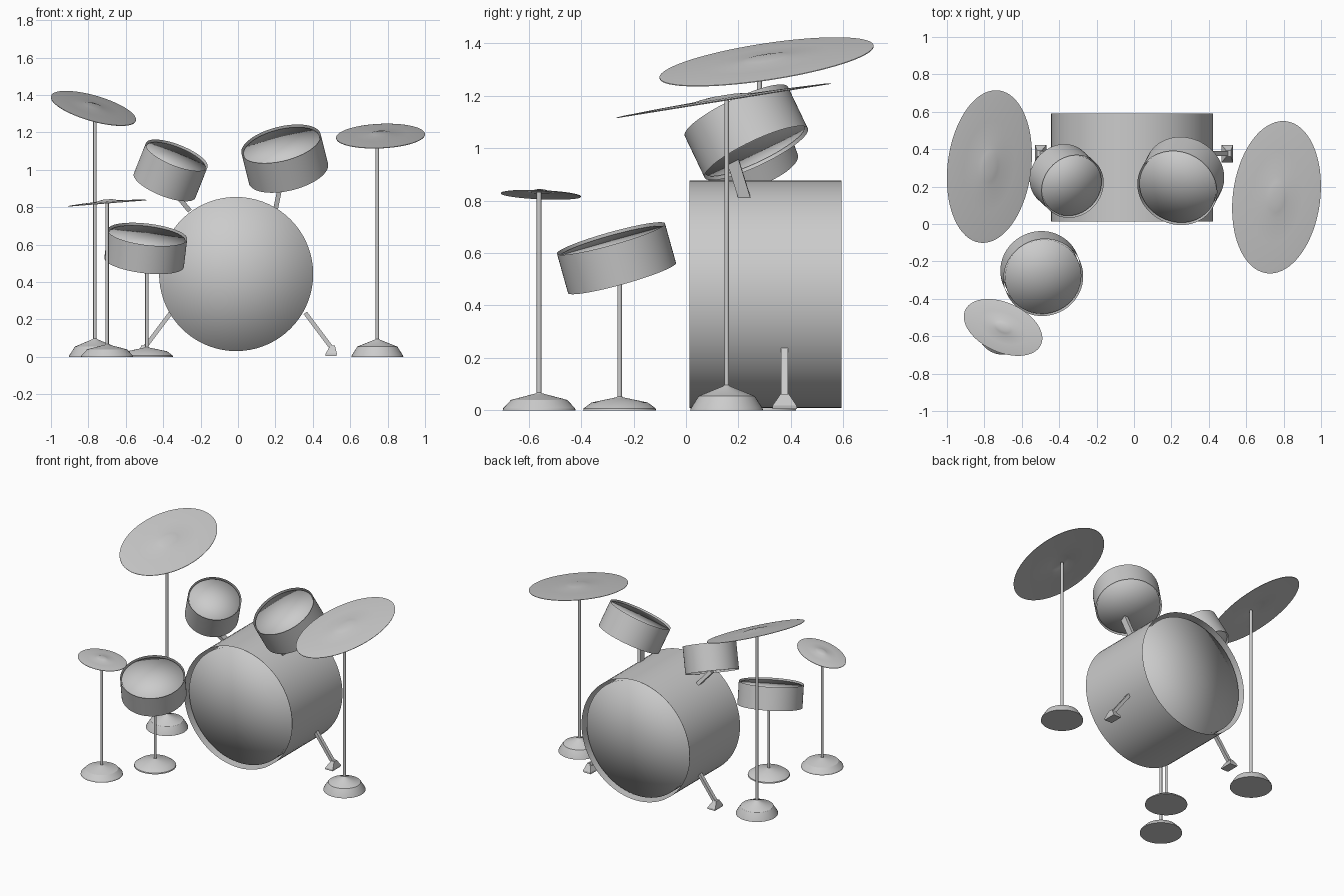
import bpy, bmesh, math
from mathutils import Vector, Matrix

if "Cube" in bpy.data.objects:
    bpy.data.objects.remove(bpy.data.objects["Cube"])

grey = bpy.data.materials.new("plain grey")
grey.diffuse_color = (0.6, 0.6, 0.6, 1)
grey.use_nodes = True
grey.node_tree.nodes["Principled BSDF"].inputs["Base Color"].default_value = grey.diffuse_color


def finish(bm, name, smooth=True, angle=None):
    """Turn a bmesh into a named, shaded object."""
    me = bpy.data.meshes.new(name)
    bm.to_mesh(me)
    bm.free()
    me.materials.append(grey)
    ob = bpy.data.objects.new(name, me)
    bpy.context.collection.objects.link(ob)
    for p in me.polygons:
        p.use_smooth = smooth
    if angle:
        bpy.ops.object.select_all(action='DESELECT')
        ob.select_set(True)
        bpy.context.view_layer.objects.active = ob
        bpy.ops.object.shade_smooth_by_angle(angle=math.radians(angle))
    return ob


def placed(center, axis):
    return Matrix.Translation(center) @ Vector(axis).to_track_quat('Z', 'Y').to_matrix().to_4x4()


def drum(name, center, axis, r, h, r_in, recess):
    """Open thin shell with a slightly smaller closed body carrying both heads."""
    m = placed(center, axis)
    bm = bmesh.new()
    bmesh.ops.create_cone(bm, cap_ends=False, segments=72, radius1=r, radius2=r, depth=h, matrix=m)
    finish(bm, name + "_shell")
    bm = bmesh.new()
    bmesh.ops.create_cone(bm, cap_ends=True, cap_tris=True, segments=72, radius1=r_in,
                          radius2=r_in, depth=h - 2 * recess, matrix=m)
    finish(bm, name + "_heads")


def lathe(bm, profile, x, y, n=40):
    """Spin (radius, z) points about a vertical line."""
    rings = [[bm.verts.new((x + r * math.cos(2 * math.pi * i / n),
                            y + r * math.sin(2 * math.pi * i / n), z)) for i in range(n)]
             for r, z in profile]
    for a, b in zip(rings, rings[1:]):
        for i in range(n):
            j = (i + 1) % n
            bm.faces.new((a[i], a[j], b[j], b[i]))
    bm.faces.new(rings[0][::-1])
    bm.faces.new(rings[-1])


def stand(name, x, y, shoulder, peak, top):
    bm = bmesh.new()
    lathe(bm, [(0.139, 0.0), (0.137, 0.008), (0.107, shoulder), (0.012, peak),
               (0.009, peak + 0.003), (0.009, top)], x, y)
    finish(bm, name, angle=25)


def cymbal(name, center, X, Y, lean, sx, sy):
    """Oval domed plate: half extents X, Y; lean is the x shift at the y end; sx, sy slopes."""
    cx, cy, cz = center
    k = math.sqrt(X * X - lean * lean)
    n = 72
    profile = [(1.0, 0.0), (0.94, 0.002), (0.6, 0.007), (0.28, 0.010), (0.2, 0.015), (0.1, 0.019)]
    bm = bmesh.new()

    def vert(rho, a, h):
        u, v = rho * math.cos(a), rho * math.sin(a)
        dx, dy = k * u + lean * v, Y * v
        return bm.verts.new((cx + dx, cy + dy, cz + sx * dx + sy * dy + h))

    def skin(drop):
        rings = [[vert(r, 2 * math.pi * i / n, h - drop) for i in range(n)] for r, h in profile]
        for a, b in zip(rings, rings[1:]):
            for i in range(n):
                j = (i + 1) % n
                f = (a[i], a[j], b[j], b[i])
                bm.faces.new(f[::-1] if drop else f)
        bm.faces.new(rings[-1][::-1] if drop else rings[-1])
        return rings[0]

    top, low = skin(0), skin(0.003)
    for i in range(n):
        j = (i + 1) % n
        bm.faces.new((low[i], low[j], top[j], top[i]))
    finish(bm, name, angle=40)


def bar(name, a, b, wx, wy):
    """Straight box bar between two points."""
    a, b = Vector(a), Vector(b)
    bm = bmesh.new()
    ring = [(-1, -1), (1, -1), (1, 1), (-1, 1)]
    side = Vector((0, 1, 0))
    d = (b - a).normalized()
    p = side.cross(d).normalized()
    q = d.cross(p)
    lo, hi = [[bm.verts.new(c + p * s * wx / 2 + q * t * wy / 2) for s, t in ring] for c in (a, b)]
    for i in range(4):
        j = (i + 1) % 4
        bm.faces.new((lo[i], lo[j], hi[j], hi[i]))
    bm.faces.new(lo[::-1])
    bm.faces.new(hi)
    bmesh.ops.recalc_face_normals(bm, faces=bm.faces)
    finish(bm, name, smooth=False)


# Drums
drum("bass_drum", (-0.01, 0.303, 0.443), (0, -1, 0), 0.433, 0.578, 0.412, 0.03)
drum("right_tom", (0.25, 0.23, 1.06), (-0.22, -0.42, 0.88), 0.218, 0.18, 0.209, 0.012)
drum("left_tom", (-0.36, 0.23, 0.997), (0.348, -0.32, 0.88), 0.177, 0.185, 0.169, 0.012)
drum("side_drum", (-0.493, -0.265, 0.58), (0.018, -0.042, 0.15), 0.214, 0.157, 0.205, 0.012)

# Tom brackets
bar("right_tom_bracket", (0.203, 0.226, 0.80), (0.235, 0.178, 0.955), 0.025, 0.045)
bar("left_tom_bracket", (-0.262, 0.23, 0.785), (-0.34, 0.19, 0.88), 0.025, 0.045)

# Bass drum legs with flared feet
for name, s in (("right", 1), ("left", -1)):
    bar(name + "_leg", (0.36 * s, 0.376, 0.235), (0.51 * s, 0.376, 0.035), 0.022, 0.026)
    bm = bmesh.new()
    ring = [(-1, -1), (1, -1), (1, 1), (-1, 1)]
    levels = [(0.497, 0.030, 0.047, 0.006), (0.499, 0.030, 0.046, 0.018), (0.506, 0.012, 0.016, 0.062)]
    loops = [[bm.verts.new((s * (cx + u * wx), 0.376 + v * wy, z)) for u, v in ring]
             for cx, wx, wy, z in levels]
    for a, b in zip(loops, loops[1:]):
        for i in range(4):
            j = (i + 1) % 4
            bm.faces.new((a[i], a[j], b[j], b[i]))
    bm.faces.new(loops[0])
    bm.faces.new(loops[-1])
    bmesh.ops.recalc_face_normals(bm, faces=bm.faces)
    finish(bm, name + "_foot", smooth=False)

# Stands
stand("left_cymbal_stand", -0.765, 0.28, 0.055, 0.095, 1.335)
stand("right_cymbal_stand", 0.745, 0.155, 0.055, 0.093, 1.19)
stand("small_cymbal_stand", -0.70, -0.56, 0.04, 0.065, 0.832)
stand("side_drum_stand", -0.487, -0.253, 0.03, 0.05, 0.52)

# Cymbals
cymbal("left_cymbal", (-0.773, 0.307, 1.33), 0.2275, 0.408, 0.035, -0.312, 0.174)
cymbal("right_cymbal", (0.762, 0.143, 1.182), 0.2375, 0.4075, 0.035, 0.0, 0.16)
cymbal("small_cymbal", (-0.70, -0.553, 0.823), 0.21, 0.152, -0.08, 0.08, 0.0)
